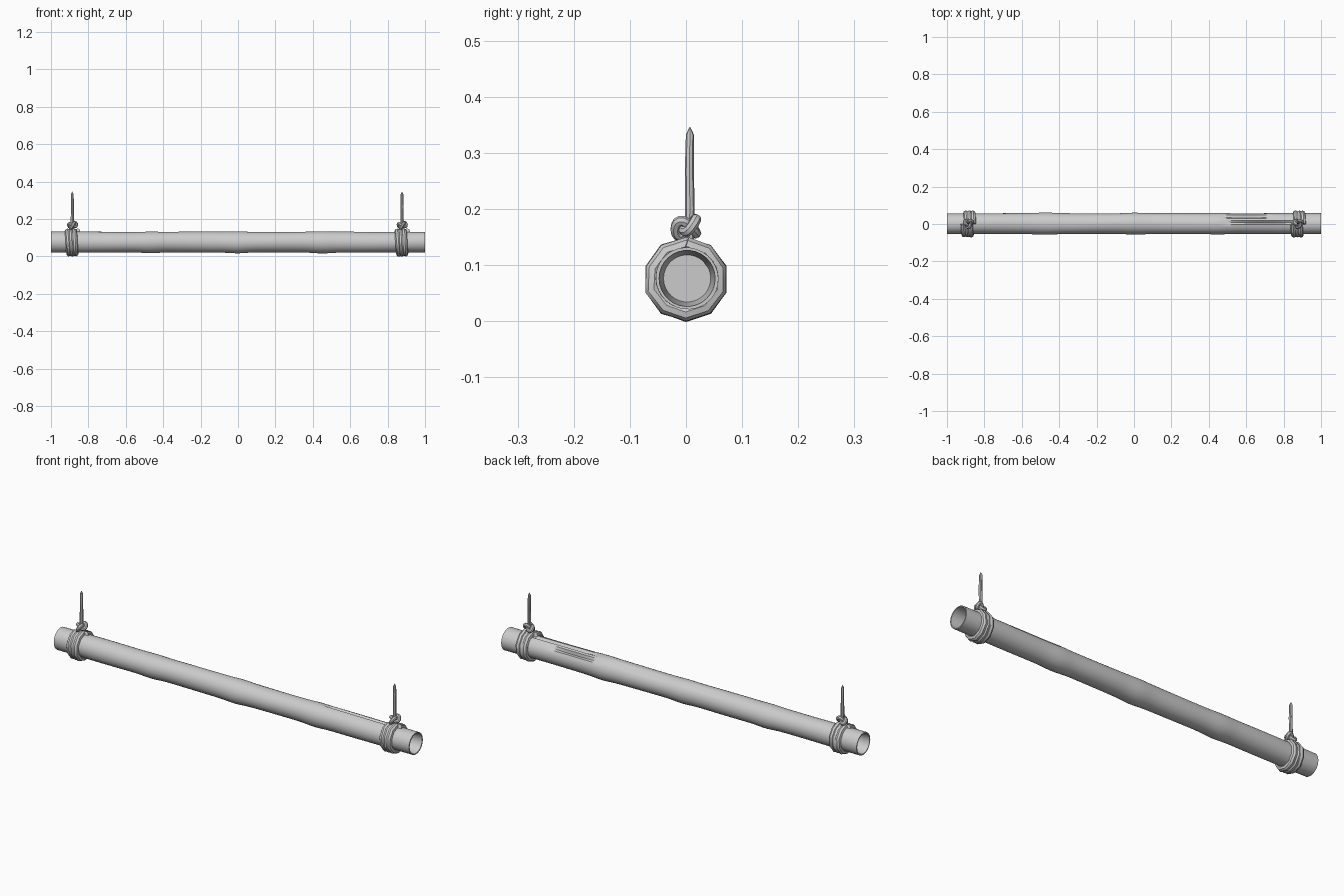
import bpy, bmesh, math, random
from mathutils import Vector

if "Cube" in bpy.data.objects:
    bpy.data.objects.remove(bpy.data.objects["Cube"])

random.seed(4)
CY, CZ, R = 0.002, 0.076, 0.0555   # pole axis and radius
SEG = 30

mat = bpy.data.materials.new("plain_grey")
mat.diffuse_color = (0.6, 0.6, 0.6, 1)
mat.use_nodes = True
mat.node_tree.nodes["Principled BSDF"].inputs["Base Color"].default_value = mat.diffuse_color


def finish(obj, angle=40):
    obj.data.materials.append(mat)
    bpy.ops.object.select_all(action='DESELECT')
    obj.select_set(True)
    bpy.context.view_layer.objects.active = obj
    bpy.ops.object.shade_smooth_by_angle(angle=math.radians(angle))


def loft(name, rings, angle=40):
    """Skin a list of rings of points and cap both ends."""
    bm = bmesh.new()
    rows = [[bm.verts.new(p) for p in ring] for ring in rings]
    n = len(rows[0])
    for a, b in zip(rows, rows[1:]):
        for i in range(n):
            j = (i + 1) % n
            bm.faces.new((a[i], a[j], b[j], b[i]))
    bm.faces.new(rows[0])
    bm.faces.new(rows[-1])
    bmesh.ops.recalc_face_normals(bm, faces=bm.faces)
    me = bpy.data.meshes.new(name)
    bm.to_mesh(me)
    bm.free()
    obj = bpy.data.objects.new(name, me)
    bpy.context.collection.objects.link(obj)
    finish(obj, angle)
    return obj


def tube(name, pts, radii, sides=8, angle=40):
    """Rope of varying radius swept along a path."""
    pts = [Vector(p) for p in pts]
    rings, u = [], None
    for i, p in enumerate(pts):
        t = (pts[min(i + 1, len(pts) - 1)] - pts[max(i - 1, 0)]).normalized()
        if u is None:
            u = t.orthogonal()
        u = (u - t * u.dot(t)).normalized()
        v = t.cross(u)
        rings.append([p + radii[i] * (u * math.cos(k * math.tau / sides)
                                      + v * math.sin(k * math.tau / sides))
                      for k in range(sides)])
    return loft(name, rings, angle)


# Pole: swollen nodes, long tapering splits on top, hollow ends
def radius(x, a):
    r = R
    for node in (-0.47, 0.0, 0.45):
        r += 0.0045 * math.exp(-((x - node) / 0.055) ** 2) * (0.65 - 0.35 * math.sin(a))
    return r + 0.0008 * math.sin(9 * x + 2 * a)


# splits: column counted from +y towards the top, start x, end x, depth
SPLITS = [(4, 0.47, 0.74, 0.012), (7, 0.47, 0.90, 0.013),
          (5, 0.05, 0.42, 0.004), (5, -0.25, -0.02, 0.004)]


def pole_ring(x, scale=None):
    ring = []
    for k in range(SEG):
        a = k * math.tau / SEG
        r = radius(x, a) if scale is None else scale
        if scale is None:
            for col, x0, x1, depth in SPLITS:
                if k == col and x0 < x < x1:
                    r -= depth * math.sin(math.pi * (x - x0) / (x1 - x0)) ** 0.5
        ring.append((x, CY + r * math.cos(a), CZ + r * math.sin(a)))
    return ring


rings = [pole_ring(-0.90, 0.042), pole_ring(-1.0, 0.050)]
rings += [pole_ring(-1 + 2 * i / 80) for i in range(81)]
rings += [pole_ring(1.0, 0.050), pole_ring(0.90, 0.042)]
loft("pole", rings, 35)

# Each end: coiled wrap, knot and pointed rope tail
for side, cx in (("left", -0.885), ("right", 0.878)):
    # coarse ten-sided coils
    turns, per = 3, 10
    n = turns * per + 1
    pts, rad = [], []
    for i in range(n):
        a = math.pi / 2 + i * math.tau / per
        r = 0.0605 + random.uniform(-0.001, 0.0015)
        pts.append((cx - 0.027 + 0.054 * i / (n - 1),
                    r * math.cos(a), 0.0745 + r * math.sin(a)))
        rad.append(0.0145)
    tube(side + "_wrap", pts, rad, 8)

    # overhand knot, tilted
    pts = []
    for i in range(37):
        t = i * math.tau / 36
        x = 0.0075 * (math.sin(t) + 2 * math.sin(2 * t))
        y = 0.0072 * (math.cos(t) - 2 * math.cos(2 * t))
        pts.append((cx + x, 0.003 + y, 0.167 - 0.011 * math.sin(3 * t) + 0.25 * x + 0.15 * y))
    tube(side + "_knot", pts, [0.0095] * 37, 8)

    # upright tail narrowing to a point
    tx = cx - 0.001
    tube(side + "_rope_tail",
         [(tx, 0.005, 0.14), (tx, 0.007, 0.20), (tx + 0.001, 0.006, 0.27),
          (tx, 0.007, 0.332), (tx, 0.007, 0.346)],
         [0.009, 0.0085, 0.008, 0.0072, 0.0008], 8)
